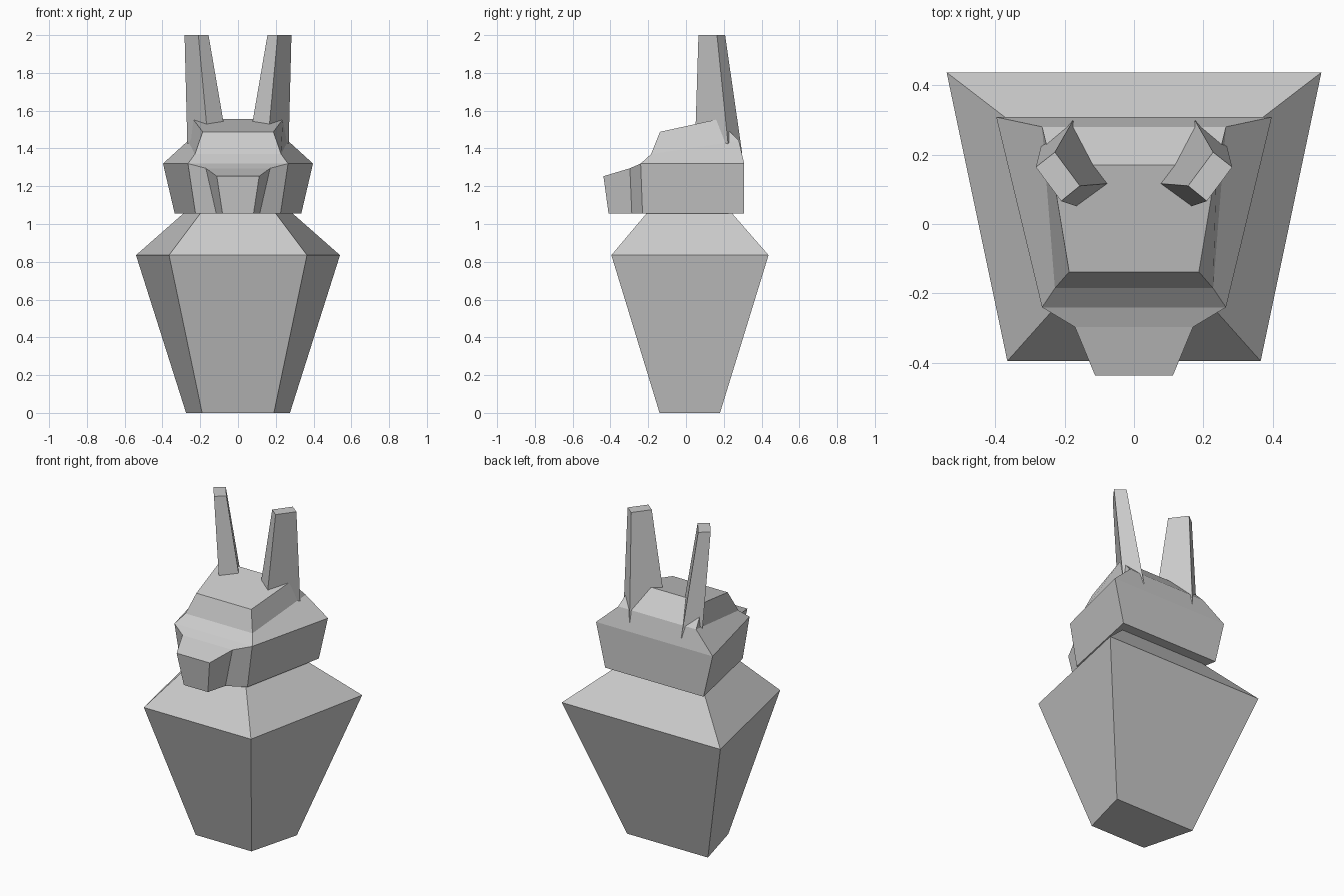
import bpy, bmesh

if "Cube" in bpy.data.objects:
    bpy.data.objects.remove(bpy.data.objects["Cube"])


def ring(front, back):
    """Four symmetric corners; front and back are (half width, y, z)."""
    (fw, fy, fz), (bw, by, bz) = front, back
    return [(-fw, fy, fz), (fw, fy, fz), (bw, by, bz), (-bw, by, bz)]


def loft(rings):
    """Closed four-sided skin through a stack of rings, front side first."""
    bm = bmesh.new()
    loops = [[bm.verts.new(p) for p in r] for r in rings]
    for lo, hi in zip(loops, loops[1:]):
        for i in range(4):
            j = (i + 1) % 4
            bm.faces.new((lo[i], lo[j], hi[j], hi[i]))
    bm.faces.new(loops[0][::-1])
    bm.faces.new(loops[-1])
    return bm


def finish(name, bm):
    bmesh.ops.recalc_face_normals(bm, faces=bm.faces[:])
    mesh = bpy.data.meshes.new(name)
    bm.to_mesh(mesh)
    bm.free()
    obj = bpy.data.objects.new(name, mesh)
    bpy.context.collection.objects.link(obj)
    return obj


# Jar body: tapered trapezoid with sloping shoulders
finish("jar_body", loft([
    ring((0.19, -0.14, 0), (0.275, 0.18, 0)),
    ring((0.365, -0.395, 0.835), (0.54, 0.437, 0.835)),
    ring((0.20, -0.21, 1.055), (0.29, 0.245, 1.055)),
]))

# Head lid: cheeks, brow and sloped crown
head = loft([
    ring((0.225, -0.23, 1.055), (0.335, 0.308, 1.055)),
    ring((0.265, -0.24, 1.32), (0.397, 0.308, 1.32)),
    ring((0.228, -0.185, 1.37), (0.265, 0.28, 1.44)),
    ring((0.187, -0.138, 1.488), (0.238, 0.17, 1.555)),
])

# Muzzle: extrude the lower front face twice; steps are top, bottom (half width, y, z)
head.faces.ensure_lookup_table()
face = head.faces[0]
for top, bottom in (((0.17, -0.297, 1.295), (0.115, -0.287, 1.055)),
                    ((0.112, -0.437, 1.253), (0.082, -0.41, 1.055))):
    face = bmesh.ops.extrude_discrete_faces(head, faces=[face])["faces"][0]
    for v in face.verts:
        w, y, z = top if v.co.z > 1.15 else bottom
        v.co = (w if v.co.x > 0 else -w, y, z)
finish("head_lid", head)

# Ears: tapered, turned posts sunk into the crown, mirrored across x
ear = finish("ears", loft([
    [(0.163, 0.05, 1.49), (0.07, 0.117, 1.50), (0.176, 0.298, 1.37), (0.268, 0.224, 1.41)],
    [(0.21, 0.066, 2.0), (0.156, 0.11, 2.0), (0.228, 0.207, 2.0), (0.283, 0.164, 2.0)],
]))
mirror = ear.modifiers.new("mirror", 'MIRROR')
mirror.use_axis[0] = True
mirror.use_mirror_merge = False
